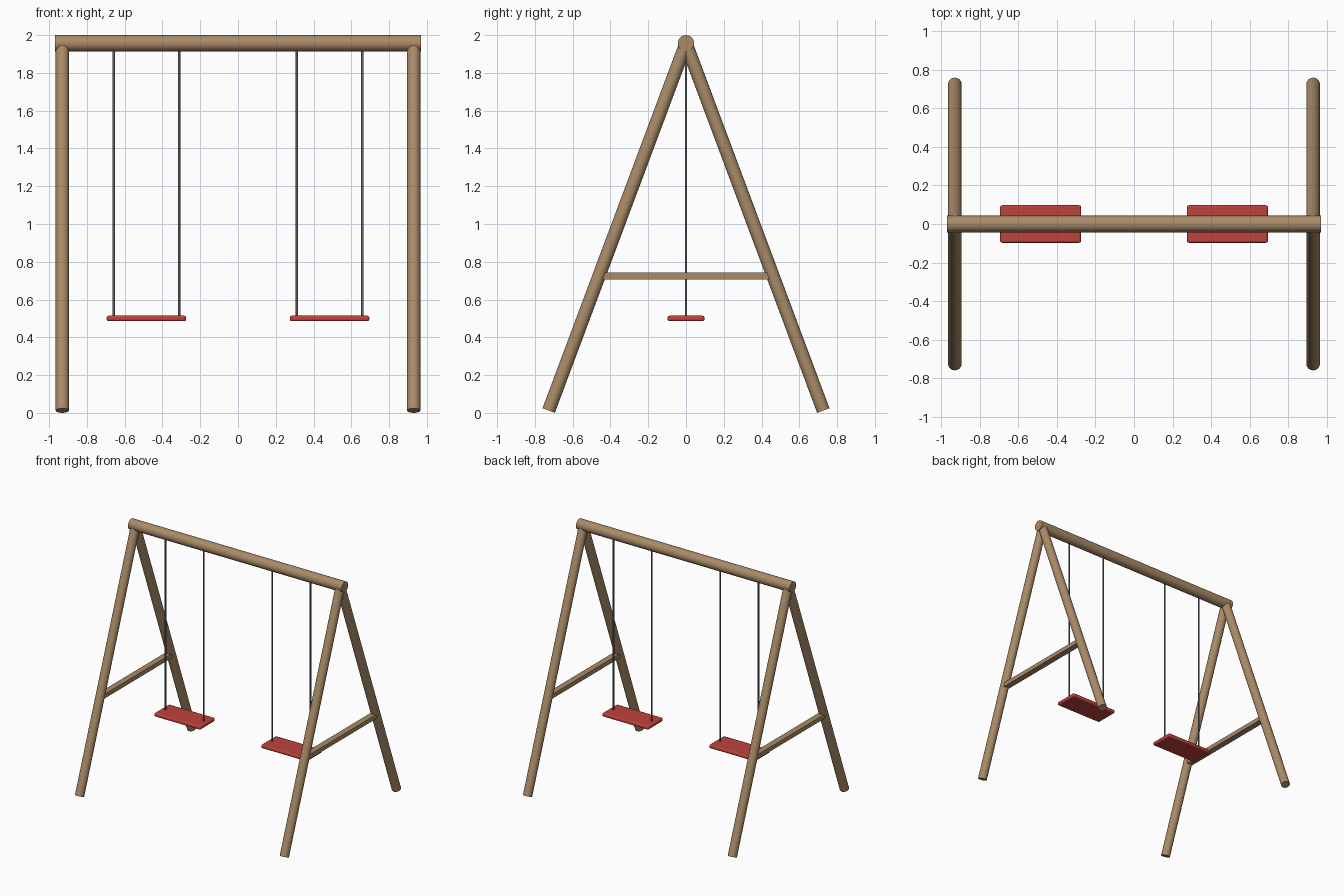
import bpy, math
from mathutils import Vector

if "Cube" in bpy.data.objects:
    bpy.data.objects.remove(bpy.data.objects["Cube"])


def material(name, rgb):
    m = bpy.data.materials.new(name)
    m.diffuse_color = (*rgb, 1)
    m.use_nodes = True
    m.node_tree.nodes["Principled BSDF"].inputs["Base Color"].default_value = m.diffuse_color
    return m


WOOD = material("wood", (0.40, 0.26, 0.14))
RED = material("red_paint", (0.52, 0.055, 0.045))
METAL = material("dark_metal", (0.12, 0.13, 0.14))


def rod(name, a, b, radius, mat, sides=24):
    a, b = Vector(a), Vector(b)
    d = b - a
    bpy.ops.mesh.primitive_cylinder_add(vertices=sides, radius=radius, depth=d.length,
                                        location=(a + b) / 2)
    ob = bpy.context.object
    ob.name = name
    ob.rotation_euler = d.to_track_quat('Z', 'Y').to_euler()
    ob.data.materials.append(mat)
    bpy.ops.object.shade_smooth_by_angle(angle=math.radians(40))
    return ob


def block(name, loc, size, mat, bevel=0.0):
    bpy.ops.mesh.primitive_cube_add(size=1, location=loc)
    ob = bpy.context.object
    ob.name = name
    ob.scale = size
    bpy.ops.object.transform_apply(location=False, rotation=False, scale=True)
    ob.data.materials.append(mat)
    if bevel:
        mod = ob.modifiers.new("rounded_edges", 'BEVEL')
        mod.width = bevel
        mod.segments = 3
        bpy.ops.object.shade_smooth_by_angle(angle=math.radians(40))
    return ob


TOP = 1.957

# Top beam
rod("top_beam", (-0.97, 0, TOP), (0.97, 0, TOP), 0.043, WOOD)

for side, s in (("left", -1), ("right", 1)):
    # A-frame legs and cross brace
    for face, f in (("front", -1), ("back", 1)):
        rod(f"{side}_{face}_leg", (s * 0.93, f * 0.727, 0.0125), (s * 0.93, 0, TOP), 0.035, WOOD)
    block(f"{side}_cross_brace", (s * 0.93, 0, 0.725), (0.05, 0.91, 0.035), WOOD)

    # Swing seat and its two hangers
    cx = s * 0.485
    block(f"{side}_seat", (cx, 0, 0.5), (0.42, 0.195, 0.029), RED, 0.01)
    for end, e in (("outer", s), ("inner", -s)):
        x = cx + e * 0.173
        rod(f"{side}_{end}_hanger", (x, 0, 0.505), (x, 0, 1.925), 0.0065, METAL, 12)
